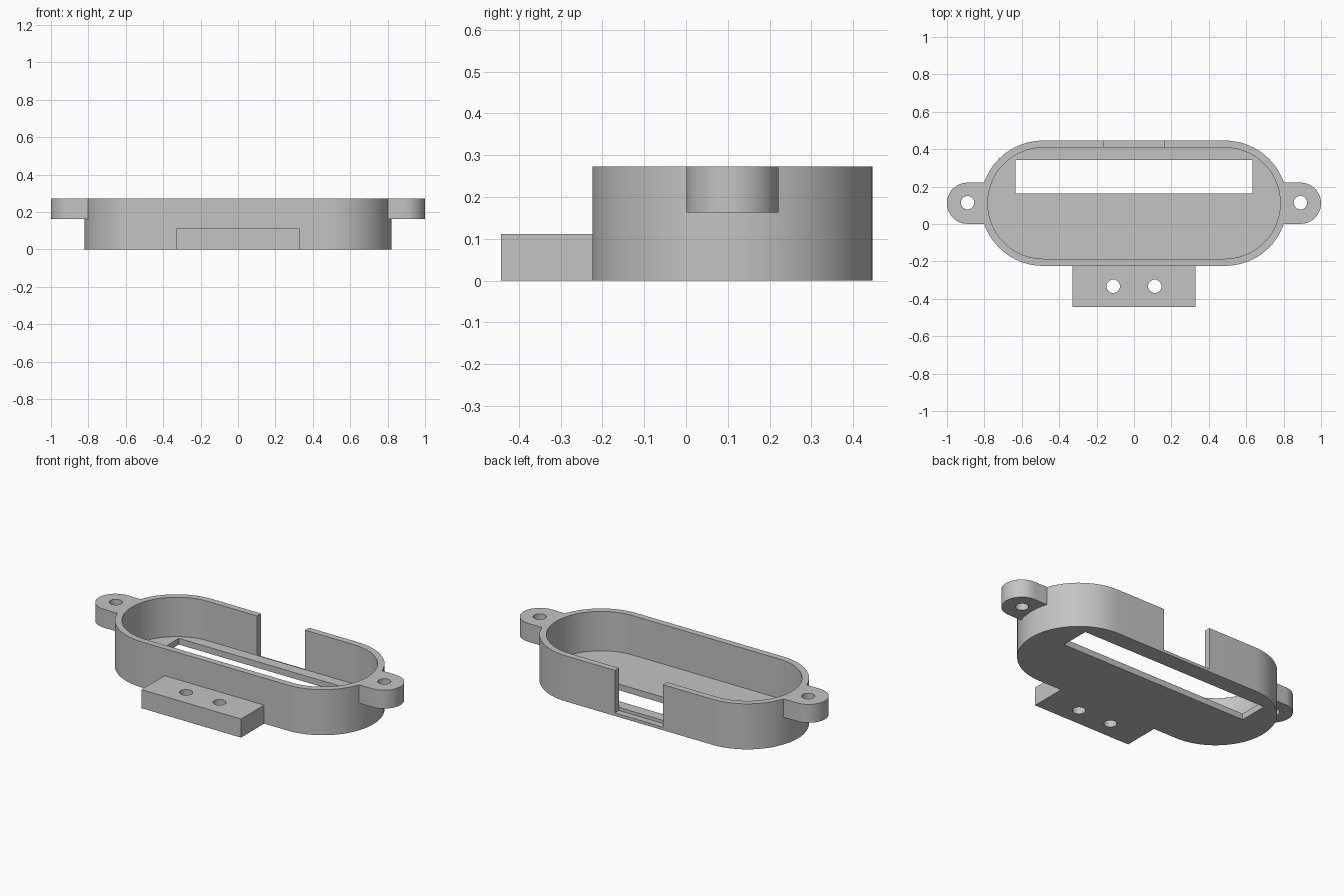
import bpy, bmesh, math

if "Cube" in bpy.data.objects:
    bpy.data.objects.remove(bpy.data.objects["Cube"])

CY = 0.111          # centre line of the tray
H = 0.273           # rim height

grey = bpy.data.materials.new("light grey")
grey.diffuse_color = (0.55, 0.55, 0.55, 1)
grey.use_nodes = True
grey.node_tree.nodes["Principled BSDF"].inputs["Base Color"].default_value = grey.diffuse_color


def prism(name, pts, z0, z1):
    """Extrude a flat outline from z0 to z1."""
    bm = bmesh.new()
    face = bm.faces.new([bm.verts.new((x, y, z0)) for x, y in pts])
    top = bmesh.ops.extrude_face_region(bm, geom=[face])["geom"]
    bmesh.ops.translate(bm, vec=(0, 0, z1 - z0),
                        verts=[v for v in top if isinstance(v, bmesh.types.BMVert)])
    bmesh.ops.recalc_face_normals(bm, faces=bm.faces)
    mesh = bpy.data.meshes.new(name)
    bm.to_mesh(mesh)
    bm.free()
    mesh.materials.append(grey)
    obj = bpy.data.objects.new(name, mesh)
    bpy.context.collection.objects.link(obj)
    return obj


def arc(cx, cy, r, a0, a1, n):
    return [(cx + r * math.cos(math.radians(a0 + (a1 - a0) * i / n)),
             cy + r * math.sin(math.radians(a0 + (a1 - a0) * i / n))) for i in range(n + 1)]


def stadium(half, r):
    return arc(half, CY, r, -90, 90, 40) + arc(-half, CY, r, 90, 270, 40)


def rect(x0, x1, y0, y1):
    return [(x0, y0), (x1, y0), (x1, y1), (x0, y1)]


def circle(cx, cy, r):
    return arc(cx, cy, r, 0, 360, 40)[:-1]


def combine(target, other, operation):
    """Apply a boolean and remove the tool object."""
    mod = target.modifiers.new(operation, 'BOOLEAN')
    mod.operation = operation
    mod.solver = 'EXACT'
    mod.object = other
    bpy.context.view_layer.objects.active = target
    bpy.ops.object.modifier_apply(modifier=mod.name)
    bpy.data.objects.remove(other)


# Tray body with rounded ends
tray = prism("tray", stadium(0.485, 0.335), 0, H)

# Screw ears at both ends, flush with the rim
for s in (-1, 1):
    tip = arc(0.89, CY, 0.11, -90, 90, 32)
    outline = [(s * x, y) for x, y in [(0.74, CY + 0.11), (0.74, CY - 0.11)] + tip]
    combine(tray, prism("ear", outline, 0.163, H), 'UNION')

# Front mounting block
combine(tray, prism("mounting_block", rect(-0.33, 0.33, -0.443, -0.20), 0, 0.111), 'UNION')

# Cavity, floor slot and rear cable notch
combine(tray, prism("cavity", stadium(0.485, 0.297), 0.037, 0.4), 'DIFFERENCE')
combine(tray, prism("floor_slot", rect(-0.633, 0.633, 0.163, 0.343), -0.1, 0.1), 'DIFFERENCE')
combine(tray, prism("cable_notch", rect(-0.16, 0.16, CY + 0.297, 0.6), 0.018, 0.4), 'DIFFERENCE')

# Screw holes
for s in (-1, 1):
    combine(tray, prism("ear_hole", circle(s * 0.89, CY + 0.003, 0.036), 0.1, 0.4), 'DIFFERENCE')
    combine(tray, prism("block_hole", circle(s * 0.111, -0.333, 0.036), -0.1, 0.3), 'DIFFERENCE')

# Smooth curved walls, sharp edges
bpy.ops.object.select_all(action='DESELECT')
tray.select_set(True)
bpy.context.view_layer.objects.active = tray
bpy.ops.object.shade_smooth_by_angle(angle=math.radians(30))
